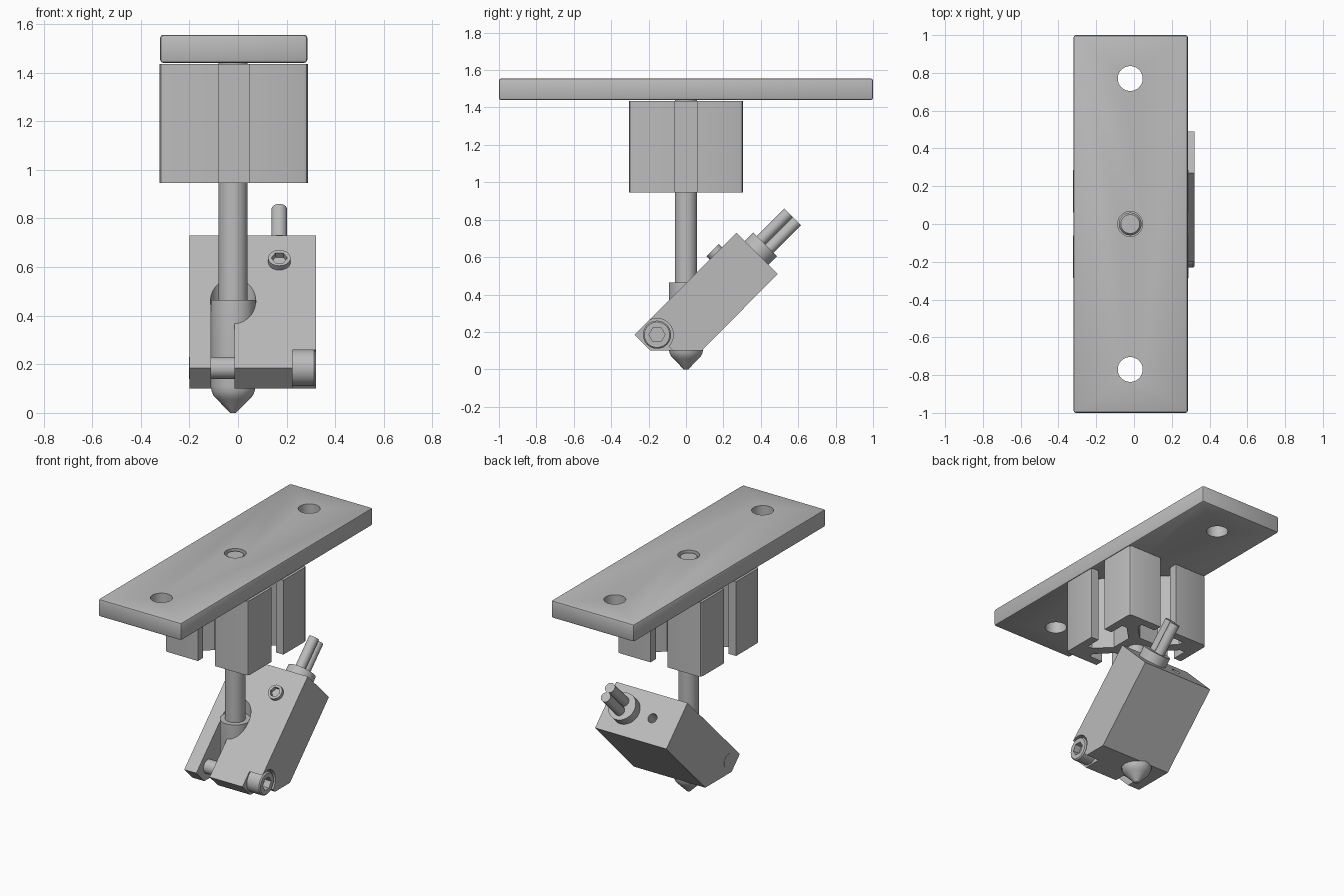
import bpy, bmesh, math
from mathutils import Vector, Matrix

if "Cube" in bpy.data.objects:
    bpy.data.objects.remove(bpy.data.objects["Cube"], do_unlink=True)

# Single plain metal colour
GREY = (0.5, 0.5, 0.5, 1)
metal = bpy.data.materials.new("plain_grey_metal")
metal.use_nodes = True
metal.diffuse_color = GREY
metal.node_tree.nodes["Principled BSDF"].inputs["Base Color"].default_value = GREY

X, Z = Vector((1, 0, 0)), Vector((0, 0, 1))
ALONG = Vector((0, 1, 1)).normalized()     # long direction of the tilted block
OUT = Vector((0, -1, 1)).normalized()      # normal of its sloped front
CX = -0.02                                 # x of the main vertical axis


def finish(name, bm):
    bmesh.ops.recalc_face_normals(bm, faces=bm.faces)
    mesh = bpy.data.meshes.new(name)
    bm.to_mesh(mesh)
    bm.free()
    mesh.materials.append(metal)
    ob = bpy.data.objects.new(name, mesh)
    bpy.context.collection.objects.link(ob)
    return ob


def lathe(name, profile, at, axis=Z, sides=48):
    """Solid of revolution from (radius, height) pairs."""
    bm = bmesh.new()
    turn = Matrix.Translation(at) @ axis.to_track_quat('Z', 'Y').to_matrix().to_4x4()
    rings = []
    for r, h in profile:
        angles = [2 * math.pi * i / sides for i in range(sides)]
        rings.append([bm.verts.new(turn @ Vector((r * math.cos(a), r * math.sin(a), h)))
                      for a in angles])
    for low, high in zip(rings, rings[1:]):
        for i in range(sides):
            j = (i + 1) % sides
            bm.faces.new((low[i], low[j], high[j], high[i]))
    bm.faces.new(rings[0][::-1])
    bm.faces.new(rings[-1])
    return finish(name, bm)


def rod(name, r, start, length, axis=Z, sides=48):
    return lathe(name, [(r, 0), (r, length)], start, axis, sides)


def prism(name, points, direction):
    """Polygon of 3D points swept along a vector."""
    bm = bmesh.new()
    face = bm.faces.new([bm.verts.new(p) for p in points])
    new = bmesh.ops.extrude_face_region(bm, geom=[face])["geom"]
    bmesh.ops.translate(bm, vec=direction,
                        verts=[g for g in new if isinstance(g, bmesh.types.BMVert)])
    return finish(name, bm)


def box(name, lo, hi):
    x, y, z = lo
    corners = [(x, y, z), (hi[0], y, z), (hi[0], hi[1], z), (x, hi[1], z)]
    return prism(name, corners, Z * (hi[2] - z))


def activate(ob):
    bpy.ops.object.select_all(action='DESELECT')
    ob.select_set(True)
    bpy.context.view_layer.objects.active = ob


def cut(ob, *cutters):
    for cutter in cutters:
        mod = ob.modifiers.new("cut", 'BOOLEAN')
        mod.operation, mod.solver, mod.object = 'DIFFERENCE', 'EXACT', cutter
        activate(ob)
        bpy.ops.object.modifier_apply(modifier=mod.name)
        bpy.data.objects.remove(cutter, do_unlink=True)


# Mounting plate with softened edges and three holes
plate = box("mounting_plate", (-0.32, -1, 1.44), (0.285, 1, 1.555))
bevel = plate.modifiers.new("edge", 'BEVEL')
bevel.width, bevel.segments = 0.012, 2
activate(plate)
bpy.ops.object.modifier_apply(modifier="edge")
cut(plate, *[rod("hole", 0.066, Vector((CX, y, 1.3)), 0.5) for y in (-0.77, 0, 0.77)])

# Slotted extrusion: one side's outline repeated four times
H = 0.305
half = [(H - 0.006, H - 0.006), (H, H - 0.02), (H, 0.062), (H - 0.055, 0.062),
        (H - 0.055, 0.165), (H - 0.09, 0.165), (0.12, 0.07)]
side = [(x, -y) for x, y in half] + [(x, y) for x, y in half[:0:-1]]
outline = []
for k in range(4):
    spin = Matrix.Rotation(k * math.pi / 2, 3, 'Z')
    outline += [spin @ Vector((x, y, 0)) + Vector((CX + 0.003, 0, 0.945)) for x, y in side]
prism("slotted_extrusion", outline, Z * 0.49)

# Vertical rod and nozzle
lathe("feed_rod", [(0.06, 0.4), (0.06, 1.53), (0.05, 1.545)], Vector((CX, 0, 0)))
lathe("nozzle", [(0.012, 0), (0.066, 0.055), (0.08, 0.07), (0.088, 0.088), (0.092, 0.11),
                 (0.092, 0.465)], Vector((CX, 0, 0)))

# Tilted clamp block, cut flat underneath
section = [(-0.275, 0.185), (-0.19, 0.1), (0.085, 0.1), (0.49, 0.51), (0.27, 0.73)]
block = prism("clamp_block", [(-0.2, y, z) for y, z in section], X * 0.52)
bolt_at = Vector((0, -0.155, 0.185))
shoulder = bolt_at + X * 0.225
recess = [shoulder + OUT * s * 0.3 - ALONG * d for s, d in ((1, 0), (-1, 0), (-1, 0.3), (1, 0.3))]
end_centre = Vector((0.17, 0.378, 0.622))
cut(block,
    rod("nozzle_bore", 0.0935, Vector((CX, 0, 0.02)), 0.9),
    box("clamp_slit", (-0.112, -0.5, 0), (-0.015, 0, 0.8)),
    rod("bolt_recess", 0.087, shoulder, 0.3, X),
    prism("corner_recess", recess, X * 0.3),
    rod("end_hole", 0.03, Vector((CX, *end_centre.yz)) - ALONG * 0.12, 0.3, ALONG))

# Clamp bolt with hex socket
rod("clamp_bolt_shaft", 0.045, bolt_at - X * 0.202, 0.45, X)
head = lathe("clamp_bolt_head", [(0.075, 0), (0.075, 0.088), (0.068, 0.095)], shoulder, X)
cut(head, rod("socket", 0.043, shoulder + X * 0.05, 0.1, X, 6))

# Set screw on the sloped front
screw_at = Vector((0.17, 0.16, 0.62))
screw = rod("set_screw", 0.046, screw_at - OUT * 0.1, 0.125, OUT)
cut(screw, rod("socket", 0.033, screw_at - OUT * 0.03, 0.1, OUT, 6))

# Heater collar and its two wires
rod("heater_collar", 0.09, end_centre - ALONG * 0.05, 0.115, ALONG)
for name, s in (("upper_wire", 1), ("lower_wire", -1)):
    rod(name, 0.032, end_centre + OUT * 0.0315 * s, 0.273, ALONG, 32)

# Smooth round parts, keep hard edges
for ob in bpy.context.collection.objects:
    if ob.type == 'MESH' and metal.name in ob.data.materials:
        activate(ob)
        bpy.ops.object.shade_smooth_by_angle(angle=math.radians(25))
